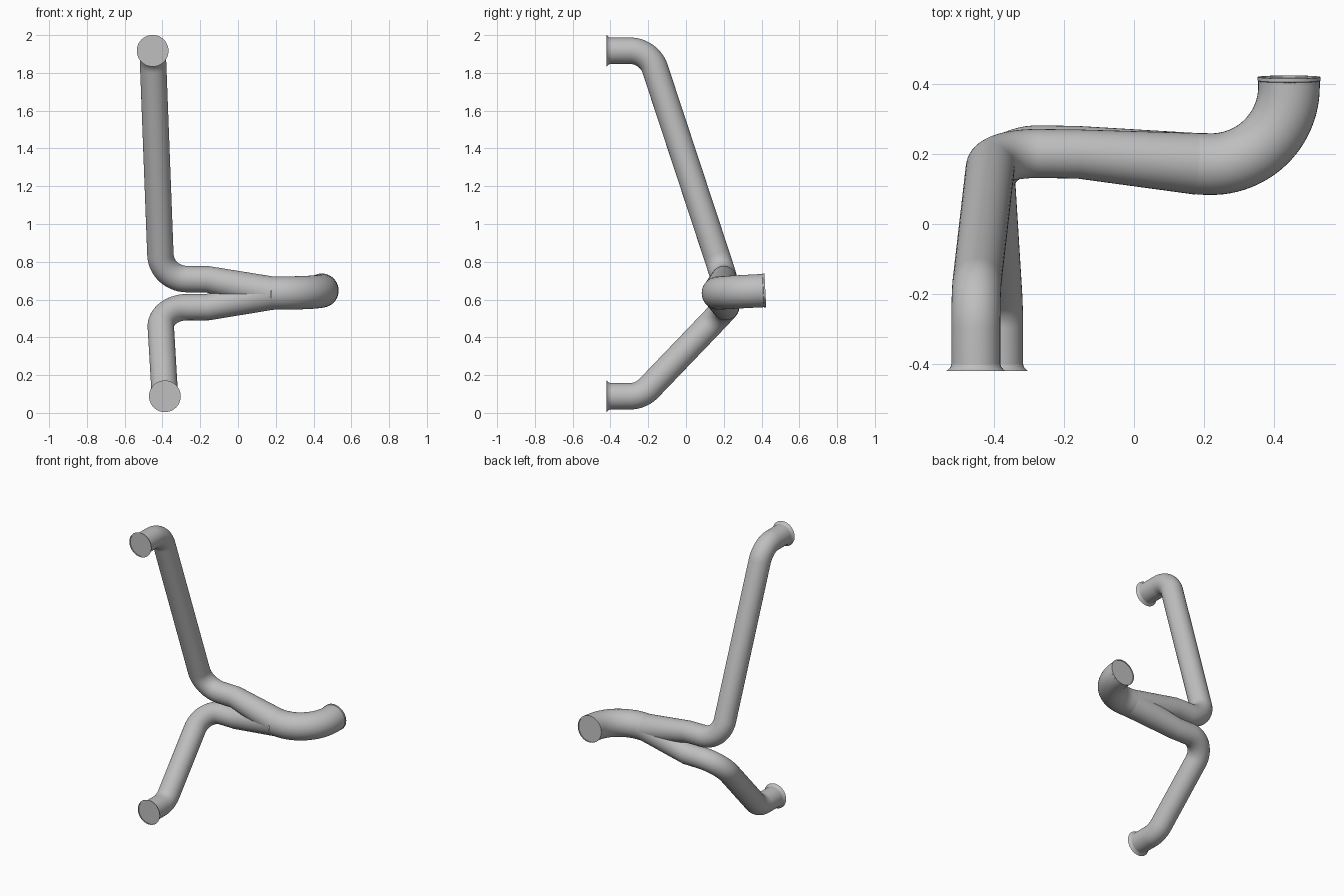
import bpy, bmesh, math
from mathutils import Vector

cube = bpy.data.objects.get("Cube")
if cube:
    bpy.data.objects.remove(cube, do_unlink=True)

SIDES = 40
PIPE, COLLECTOR, BEND = 0.07, 0.088, 0.14

steel = bpy.data.materials.new("grey_steel")
steel.use_nodes = True
GREY = (0.52, 0.52, 0.52, 1)
steel.diffuse_color = GREY
steel.node_tree.nodes["Principled BSDF"].inputs["Base Color"].default_value = GREY


def fillet(a, corner, b, radius, steps=14):
    """Arc points that round the corner between a and b."""
    u, v = (a - corner).normalized(), (b - corner).normalized()
    half = u.angle(v) / 2
    mid = (u + v).normalized()
    centre = corner + mid * radius / math.sin(half)
    start = corner + u * radius / math.tan(half) - centre
    end = corner + v * radius / math.tan(half) - centre
    total = start.angle(end)
    return [centre + (start * math.sin(total * (1 - i / steps))
                      + end * math.sin(total * i / steps)) / math.sin(total)
            for i in range(steps + 1)]


def skin(name, rings, cap_start=False, cap_end=False):
    """Join rings given as (centre, axis, radius) into a smooth tube."""
    bm = bmesh.new()
    side = rings[0][1].orthogonal().normalized()
    loops = []
    for centre, axis, radius in rings:
        side = (side - axis * side.dot(axis)).normalized()
        up = axis.cross(side)
        angles = [math.tau * i / SIDES for i in range(SIDES)]
        loops.append([bm.verts.new(centre + radius * (side * math.cos(t) + up * math.sin(t)))
                      for t in angles])
    for p, q in zip(loops, loops[1:]):
        for i in range(SIDES):
            j = (i + 1) % SIDES
            bm.faces.new((p[i], p[j], q[j], q[i]))
    if cap_start:
        bm.faces.new(loops[0][::-1])
    if cap_end:
        bm.faces.new(loops[-1])
    bmesh.ops.recalc_face_normals(bm, faces=bm.faces)
    mesh = bpy.data.meshes.new(name)
    bm.to_mesh(mesh)
    bm.free()
    mesh.materials.append(steel)
    obj = bpy.data.objects.new(name, mesh)
    bpy.context.collection.objects.link(obj)
    bpy.ops.object.select_all(action="DESELECT")
    obj.select_set(True)
    bpy.context.view_layer.objects.active = obj
    bpy.ops.object.shade_smooth_by_angle(angle=math.radians(35))


def pipe(name, path, radii):
    """Sweep a circle along a path of points."""
    rings = []
    for i, p in enumerate(path):
        before, after = path[max(i - 1, 0)], path[min(i + 1, len(path) - 1)]
        axis = ((p - before).normalized() + (after - p).normalized()).normalized()
        rings.append((p, axis, radii[i]))
    skin(name, rings)


def end_piece(name, centre, axis, profile):
    """Turned end with a closed, slightly recessed face."""
    skin(name, [(centre + axis * d, axis, r) for d, r in profile], cap_end=True)


merge = Vector((0.18, 0.172, 0.634))

# Two branches: flared inlet, bend, long run, bend, taper into the collector
branches = {
    "upper": ((-0.452, -0.42, 1.917), (-0.452, -0.195, 1.917), (-0.406, 0.203, 0.71), (-0.16, 0.2, 0.707)),
    "lower": ((-0.387, -0.42, 0.088), (-0.387, -0.238, 0.088), (-0.415, 0.215, 0.56), (-0.16, 0.21, 0.56)),
}
for label, points in branches.items():
    inlet, first, second, taper = map(Vector, points)
    path = [inlet + Vector((0, 0.015, 0))] + fillet(inlet, first, second, BEND)
    path += fillet(first, second, taper, BEND) + [taper, merge]
    pipe(label + "_branch", path, [PIPE] * (len(path) - 1) + [COLLECTOR])
    end_piece(label + "_inlet_flange", inlet, Vector((0, -1, 0)),
              [(-0.02, PIPE), (-0.012, 0.072), (-0.004, 0.079), (0, 0.084), (0, 0.079), (-0.004, 0.079)])

# Collector elbow turning to the back
corner, outlet = Vector((0.443, 0.166, 0.635)), Vector((0.443, 0.42, 0.648))
path = [merge] + fillet(merge, corner, outlet, 0.222, 24) + [outlet]
pipe("collector_elbow", path, [COLLECTOR] * len(path))
end_piece("outlet_rim", outlet, (outlet - corner).normalized(),
          [(-0.012, COLLECTOR), (-0.01, 0.09), (0, 0.09), (0, 0.085), (-0.004, 0.085)])
